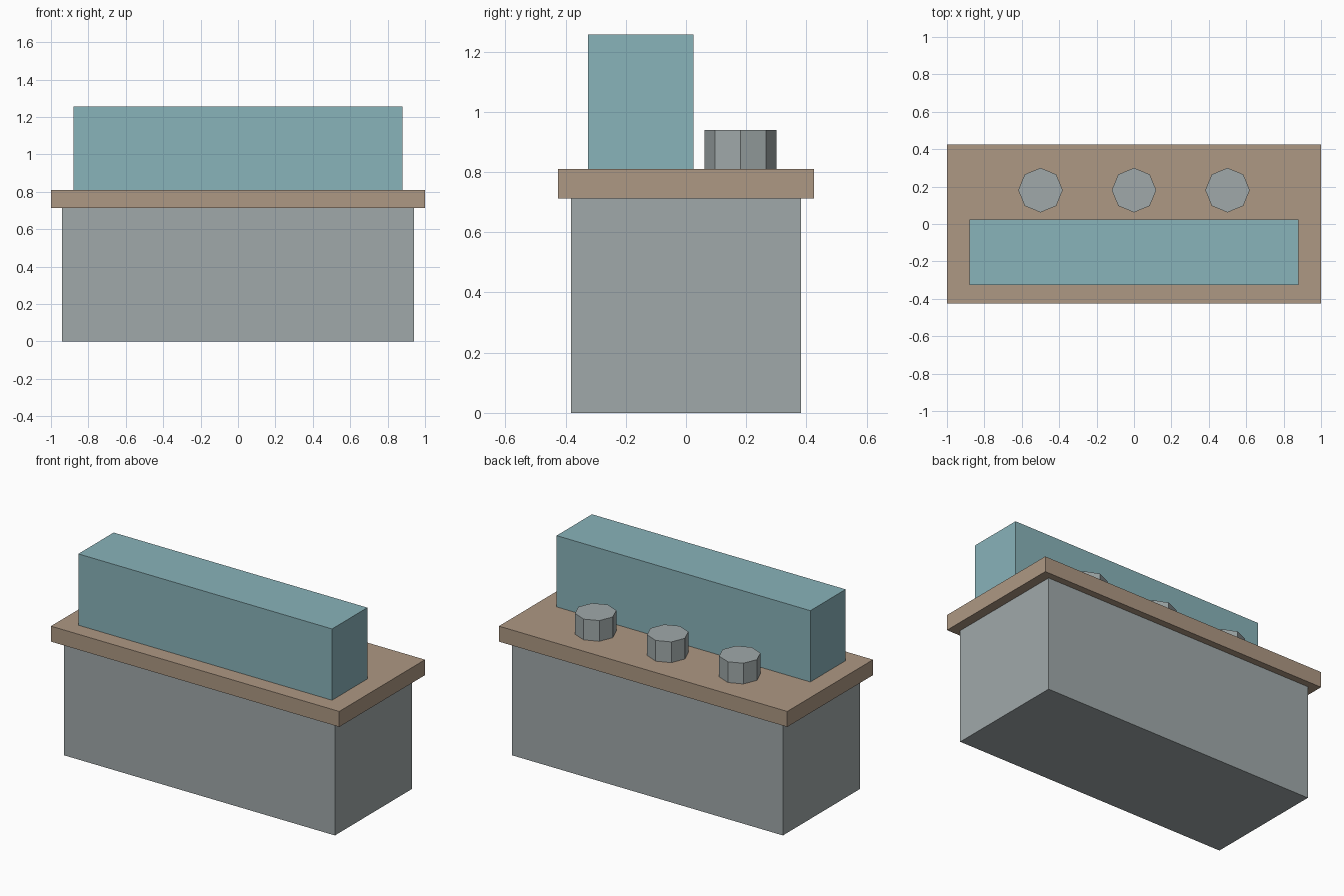
import bpy
import math

if "Cube" in bpy.data.objects:
    bpy.data.objects.remove(bpy.data.objects["Cube"])


def srgb(r, g, b):
    """8-bit sRGB to a linear RGBA colour."""
    def lin(c):
        c /= 255
        return c / 12.92 if c <= 0.04045 else ((c + 0.055) / 1.055) ** 2.4
    return (lin(r), lin(g), lin(b), 1.0)


def material(name, rgb):
    mat = bpy.data.materials.new(name)
    mat.diffuse_color = srgb(*rgb)
    mat.use_nodes = True
    mat.node_tree.nodes["Principled BSDF"].inputs["Base Color"].default_value = mat.diffuse_color
    return mat


grey = material("metal grey", (160, 169, 170))
tan = material("counter tan", (174, 152, 131))
teal = material("glass teal", (137, 179, 186))


def box(name, half_x, y0, y1, z0, z1, mat):
    bpy.ops.mesh.primitive_cube_add(size=1, location=(0, (y0 + y1) / 2, (z0 + z1) / 2))
    ob = bpy.context.object
    ob.name = name
    ob.scale = (2 * half_x, y1 - y0, z1 - z0)
    bpy.ops.object.transform_apply(location=False, rotation=False, scale=True)
    ob.data.materials.append(mat)


BASE_TOP, COUNTER_TOP = 0.713, 0.81

# Cabinet, overhanging counter and display case along the front
box("cabinet", 0.94, -0.382, 0.382, 0, BASE_TOP, grey)
box("countertop", 1.0, -0.425, 0.425, BASE_TOP, COUNTER_TOP, tan)
box("display_case", 0.88, -0.325, 0.025, COUNTER_TOP, 1.257, teal)

# Three octagonal canisters along the back
KNOB_H = 0.13
for i, x in enumerate((-0.5, 0, 0.5)):
    bpy.ops.mesh.primitive_cylinder_add(
        vertices=8, radius=0.119, depth=KNOB_H,
        location=(x, 0.181, COUNTER_TOP + KNOB_H / 2))
    ob = bpy.context.object
    ob.name = f"canister_{i + 1}"
    ob.data.materials.append(grey)
